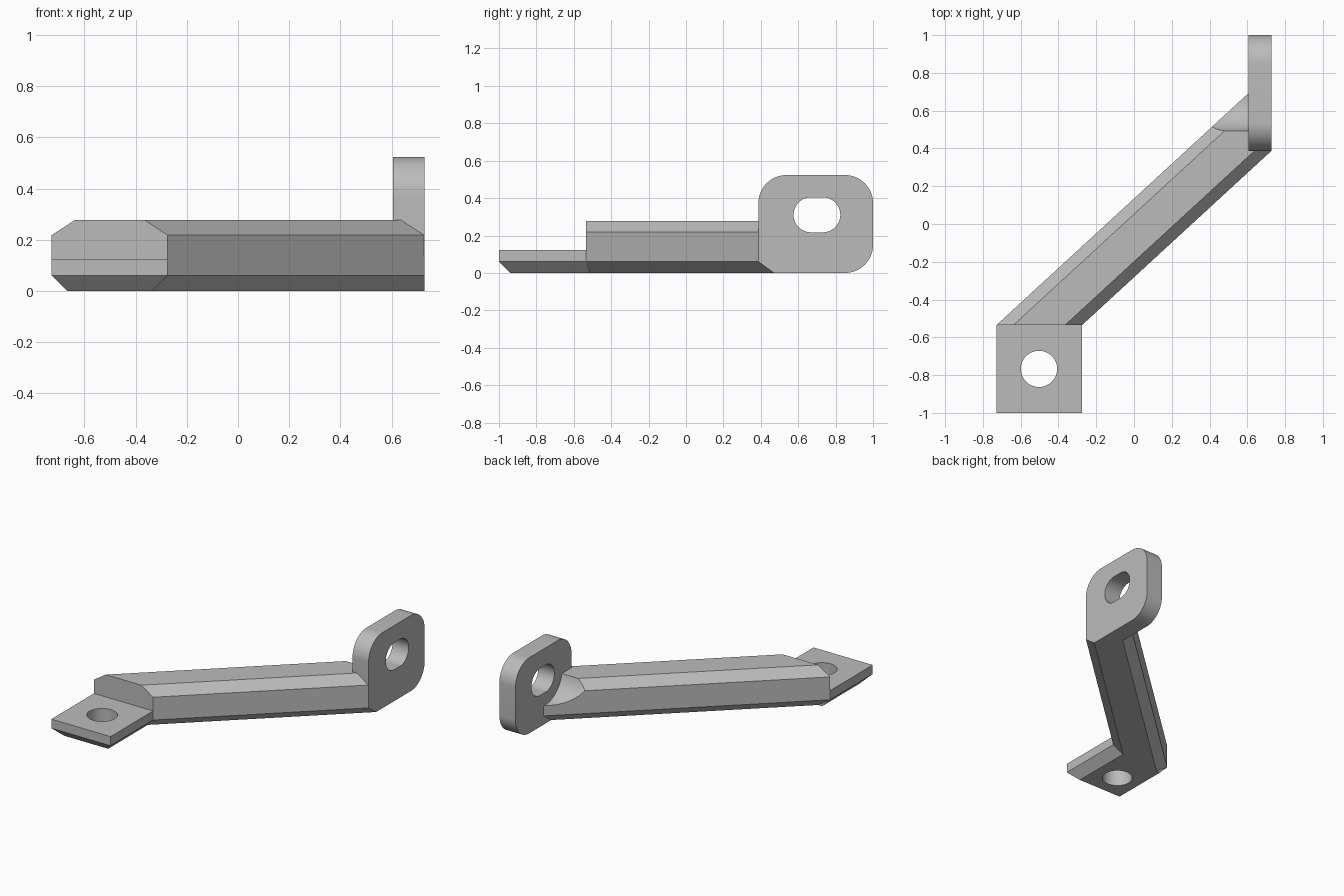
import bpy, bmesh
from math import pi, cos, sin, radians
from mathutils import Vector

cube = bpy.data.objects.get("Cube")
if cube:
    bpy.data.objects.remove(cube, do_unlink=True)

gray = bpy.data.materials.new("light gray")
gray.use_nodes = True
gray.diffuse_color = (0.5, 0.5, 0.5, 1)
gray.node_tree.nodes["Principled BSDF"].inputs["Base Color"].default_value = (0.5, 0.5, 0.5, 1)

HALF = 0.728          # half width in x
INNER = 0.605         # inner face of the upright tab
FOOT_BACK = -0.535    # where foot and arm meet
FOOT_RIGHT = -0.275


def finish(bm, name):
    bmesh.ops.recalc_face_normals(bm, faces=bm.faces)
    mesh = bpy.data.meshes.new(name)
    bm.to_mesh(mesh)
    bm.free()
    mesh.materials.append(gray)
    obj = bpy.data.objects.new(name, mesh)
    bpy.context.collection.objects.link(obj)
    return obj


def sweep(outline, vector):
    bm = bmesh.new()
    face = bm.faces.new([bm.verts.new(p) for p in outline])
    new = bmesh.ops.extrude_face_region(bm, geom=[face], use_keep_orig=True)["geom"]
    bmesh.ops.translate(bm, vec=vector, verts=[v for v in new if isinstance(v, bmesh.types.BMVert)])
    return bm


def rounded(a0, a1, b0, b1, r, steps=16):
    """Outline of a rounded rectangle as 2D points."""
    corners = ((a1 - r, b1 - r), (a0 + r, b1 - r), (a0 + r, b0 + r), (a1 - r, b0 + r))
    return [(a + r * cos((i + k / steps) * pi / 2), b + r * sin((i + k / steps) * pi / 2))
            for i, (a, b) in enumerate(corners) for k in range(steps + 1)]


def x_prism(name, outline, x0, x1):
    bm = sweep([(x0, y, z) for y, z in outline], Vector((x1 - x0, 0, 0)))
    bmesh.ops.remove_doubles(bm, verts=bm.verts, dist=1e-5)
    return finish(bm, name)


def combine(base, tool, operation):
    tool.hide_render = True
    mod = base.modifiers.new(operation.lower(), "BOOLEAN")
    mod.operation, mod.solver, mod.object = operation, "EXACT", tool
    bpy.context.view_layer.objects.active = base
    bpy.ops.object.modifier_apply(modifier=mod.name)
    bpy.data.objects.remove(tool, do_unlink=True)


# Slanted arm: chamfered section swept diagonally, trimmed at the outer tab plane
l, r, c = -HALF, FOOT_RIGHT, 0.09
section = [(l, 0.06), (l + c, 0), (r - c, 0), (r, 0.06),
           (r, 0.218), (r - c, 0.277), (l + c, 0.277), (l, 0.218)]
bm = sweep([(x, FOOT_BACK, z) for x, z in section], Vector((1.6, 1.6 * 0.92, 0)))
cut = bmesh.ops.bisect_plane(bm, geom=bm.verts[:] + bm.edges[:] + bm.faces[:],
                             plane_co=(HALF, 0, 0), plane_no=(1, 0, 0), clear_outer=True)
rim = [e for e in cut["geom_cut"] if isinstance(e, bmesh.types.BMEdge)]
bmesh.ops.holes_fill(bm, edges=rim, sides=0)
bracket = finish(bm, "angled_bracket")

# Scoop in the arm that clears the tab's slot
combine(bracket, x_prism("slot_clearance", rounded(0.49, 0.91, 0.13, 0.49, 0.18), 0.2, INNER),
        "DIFFERENCE")

# Upright tab with rounded corners
combine(bracket, x_prism("upright_tab", rounded(0.387, 1, 0, 0.523, 0.15), INNER, HALF), "UNION")
combine(bracket, x_prism("tab_slot", rounded(0.575, 0.825, 0.217, 0.404, 0.0934), 0.55, 0.8),
        "DIFFERENCE")

# Flat foot, chamfered underneath on the front and sides
b = 0.06
foot = bmesh.new()
for z in (b, 0.123):
    for x in (l, r):
        for y in (-1, FOOT_BACK):
            foot.verts.new((x, y, z))
for p in ((l + b, b - 1), (r - b, b - 1), (l + b, FOOT_BACK), (r - b, FOOT_BACK + 0.022)):
    foot.verts.new((*p, 0))
bmesh.ops.convex_hull(foot, input=foot.verts)
bmesh.ops.dissolve_limit(foot, angle_limit=0.01, verts=foot.verts, edges=foot.edges)
combine(bracket, finish(foot, "foot"), "UNION")

# Round bolt hole through the foot
hole = rounded(-0.599, -0.407, -0.863, -0.671, 0.096)
bm = sweep([(x, y, -0.1) for x, y in hole], Vector((0, 0, 0.4)))
bmesh.ops.remove_doubles(bm, verts=bm.verts, dist=1e-5)
combine(bracket, finish(bm, "bolt_hole"), "DIFFERENCE")

bpy.ops.object.select_all(action="DESELECT")
bracket.select_set(True)
bpy.context.view_layer.objects.active = bracket
bpy.ops.object.shade_smooth_by_angle(angle=radians(20))
